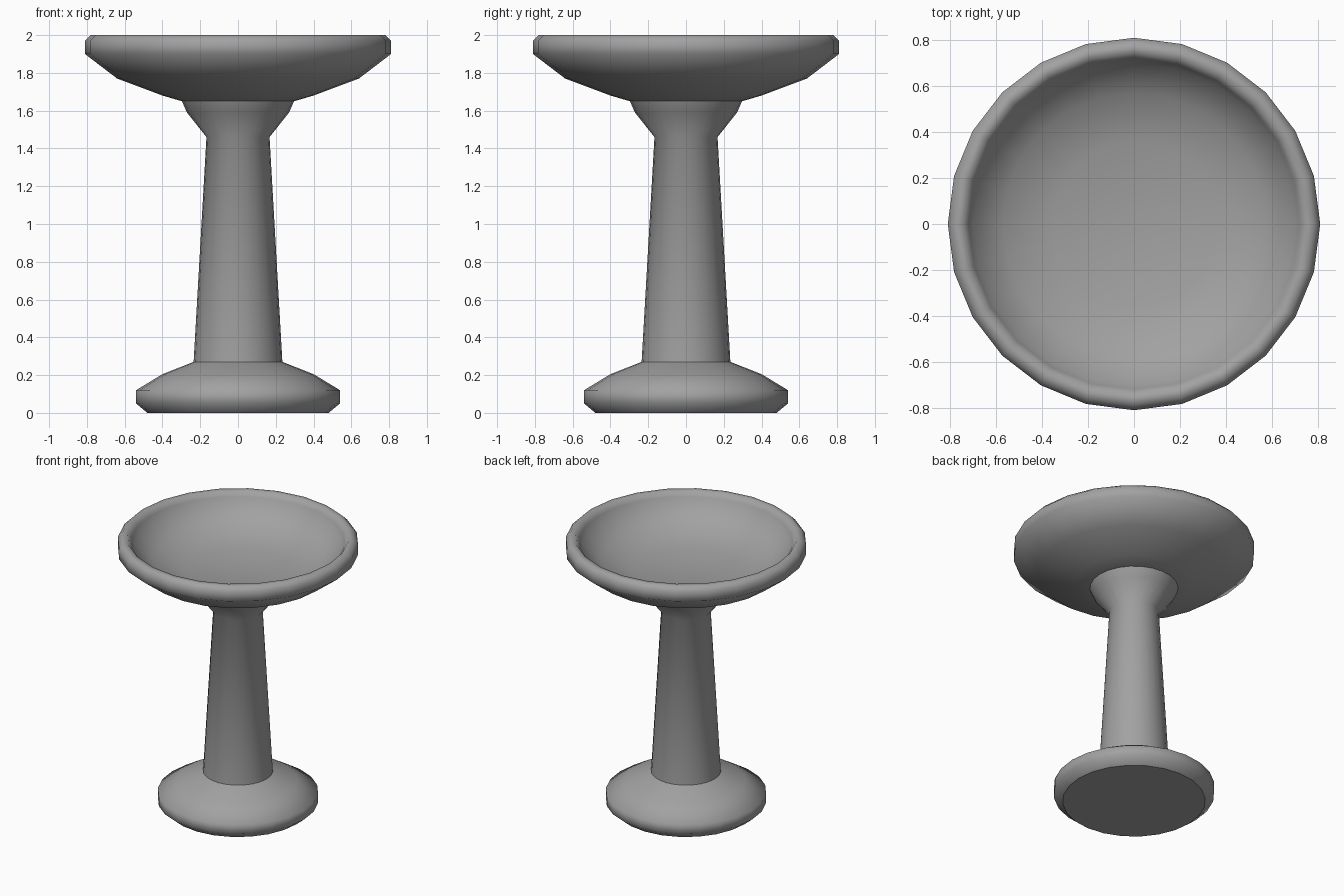
import bpy
import bmesh
from math import cos, sin, tau, radians

SIDES = 24

# Remove the default cube
cube = bpy.data.objects.get("Cube")
if cube:
    bpy.data.objects.remove(cube, do_unlink=True)

# One stone grey for everything
stone = bpy.data.materials.new("stone_grey")
stone.use_nodes = True
grey = (0.36, 0.36, 0.36, 1)
stone.diffuse_color = grey
stone.node_tree.nodes["Principled BSDF"].inputs["Base Color"].default_value = grey


def lathe(name, profile):
    """Revolve (radius, height) points about z; zero radius makes a pole."""
    bm = bmesh.new()
    rings = []
    for r, z in profile:
        count = SIDES if r > 0 else 1
        rings.append([bm.verts.new((r * cos(tau * i / SIDES), r * sin(tau * i / SIDES), z))
                      for i in range(count)])
    for low, high in zip(rings, rings[1:]):
        for i in range(SIDES):
            j = (i + 1) % SIDES
            if len(low) == 1:
                bm.faces.new((low[0], high[j], high[i]))
            elif len(high) == 1:
                bm.faces.new((low[i], low[j], high[0]))
            else:
                bm.faces.new((low[i], low[j], high[j], high[i]))
    bmesh.ops.recalc_face_normals(bm, faces=bm.faces)
    mesh = bpy.data.meshes.new(name)
    bm.to_mesh(mesh)
    bm.free()
    mesh.materials.append(stone)
    obj = bpy.data.objects.new(name, mesh)
    bpy.context.collection.objects.link(obj)
    bpy.ops.object.select_all(action='DESELECT')
    obj.select_set(True)
    bpy.context.view_layer.objects.active = obj
    bpy.ops.object.shade_smooth_by_angle(angle=radians(60))
    return obj


# Rounded foot with a flat underside
foot = lathe("base", [(0, 0), (0.48, 0), (0.54, 0.05), (0.54, 0.12),
                      (0.40, 0.205), (0.235, 0.27), (0, 0.36)])
for face in foot.data.polygons:
    if face.normal.z < -0.99:
        face.use_smooth = False

# Tapered column flaring into a collar under the bowl
lathe("column", [(0, 0.2), (0.238, 0.2), (0.235, 0.27), (0.167, 1.46),
                 (0.27, 1.59), (0.297, 1.65), (0, 1.65)])

# Shallow bowl with a rounded rim and a flat floor
lathe("bowl", [(0, 1.65), (0.297, 1.65), (0.40, 1.68), (0.64, 1.77),
               (0.81, 1.90), (0.81, 1.97), (0.78, 2.0), (0.745, 2.0),
               (0.72, 1.965), (0.70, 1.92), (0.57, 1.82), (0.36, 1.76), (0, 1.75)])
